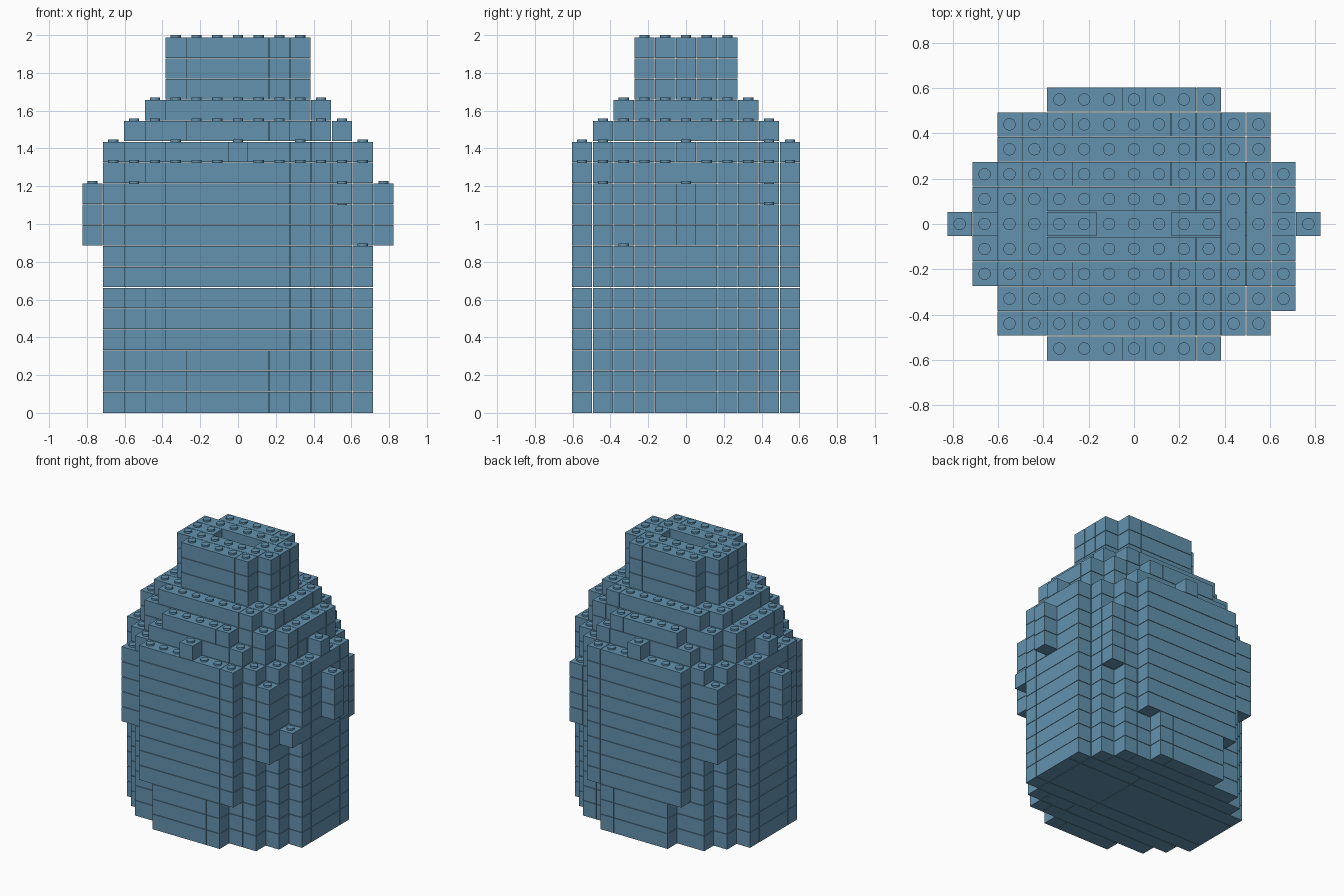
import bpy, bmesh
from mathutils import Matrix, Vector

if "Cube" in bpy.data.objects:
    bpy.data.objects.remove(bpy.data.objects["Cube"], do_unlink=True)

PITCH = 0.11        # brick grid step
LAYER = 0.1104      # brick height
GAP = 0.003         # seam between bricks
STUD_R, STUD_H = 0.027, 0.0128

blue = bpy.data.materials.new("dusty blue")
blue.use_nodes = True
colour = (0.125, 0.29, 0.43, 1)
blue.diffuse_color = colour
blue.node_tree.nodes["Principled BSDF"].inputs["Base Color"].default_value = colour

# Sections: name, number of layers, half width in cells of each row from the middle outwards
SECTIONS = [
    ("base", 3, [6, 6, 6, 5, 4, 2]),
    ("lower_body", 3, [6, 6, 6, 5, 4, 3]),
    ("middle_body", 5, [6, 6, 6, 5, 5, 3]),
    ("upper_body", 1, [6, 6, 6, 5, 4, 3]),
    ("collar", 1, [6, 5, 5, 4, 3, 0]),
    ("shoulder_ring", 1, [5, 5, 5, 4, 2]),
    ("top_ring", 1, [4, 4, 4, 3]),
    ("head", 3, [3, 3, 2]),
]


def add_box(bm, x0, x1, y0, y1, layer):
    """Brick covering whole cells x0..x1, y0..y1 on one layer."""
    low = Vector(((x0 - 0.5) * PITCH + GAP / 2, (y0 - 0.5) * PITCH + GAP / 2,
                  layer * LAYER + (GAP if layer else 0)))
    high = Vector(((x1 + 0.5) * PITCH - GAP / 2, (y1 + 0.5) * PITCH - GAP / 2,
                   (layer + 1) * LAYER))
    size = high - low
    matrix = Matrix.Translation((low + high) / 2) @ Matrix.Diagonal((*size, 1))
    bmesh.ops.create_cube(bm, size=1, matrix=matrix)


def split_run(start, end):
    """Cut a run of cells into standard brick lengths."""
    while start <= end:
        length = next(n for n in (8, 6, 4, 2, 1) if n <= end - start + 1)
        yield start, start + length - 1
        start += length


def finish(bm, name):
    mesh = bpy.data.meshes.new(name)
    bm.to_mesh(mesh)
    bm.free()
    mesh.materials.append(blue)
    obj = bpy.data.objects.new(name, mesh)
    bpy.context.collection.objects.link(obj)
    return obj


filled = set()


def add_brick(bm, x0, x1, y0, y1, layer):
    add_box(bm, x0, x1, y0, y1, layer)
    filled.update((x, y, layer) for x in range(x0, x1 + 1) for y in range(y0, y1 + 1))


# Stacked body sections
layer = 0
for name, count, widths in SECTIONS:
    bm = bmesh.new()
    for k in range(layer, layer + count):
        for y in range(1 - len(widths), len(widths)):
            half = widths[abs(y)]
            deep = widths[0] == widths[1] and name != "head"
            if deep and abs(y) == 1:
                continue                      # covered by the wide middle bricks
            y0, y1 = (-1, 1) if deep and y == 0 else (y, y)
            runs = [(-half, half)]
            if name == "head" and y == 0:     # open slot in the head
                runs = [(-half, -2), (2, half)]
            if k == 10 and y == 4:            # one corner stops a layer lower
                runs = [(-half, half - 1)]
            for start, end in runs:
                for a, b in split_run(start, end):
                    add_brick(bm, a, b, y0, y1, k)
    finish(bm, name)
    layer += count

# Side arms
for name, x in (("left_arm", 7), ("right_arm", -7)):
    bm = bmesh.new()
    for k in (8, 9, 10):
        add_brick(bm, x, x, 0, 0, k)
    finish(bm, name)

# Single brick on the left side near the front
bm = bmesh.new()
add_brick(bm, 6, 6, -3, -3, 7)
finish(bm, "side_knob")

# Studs on every open brick top
bm = bmesh.new()
for x, y, k in sorted(filled):
    if (x, y, k + 1) not in filled:
        spot = Matrix.Translation((x * PITCH, y * PITCH, (k + 1) * LAYER + STUD_H / 2))
        bmesh.ops.create_cone(bm, cap_ends=True, segments=20, radius1=STUD_R,
                              radius2=STUD_R, depth=STUD_H, matrix=spot)
studs = finish(bm, "studs")
bpy.context.view_layer.objects.active = studs
studs.select_set(True)
bpy.ops.object.shade_smooth_by_angle()
